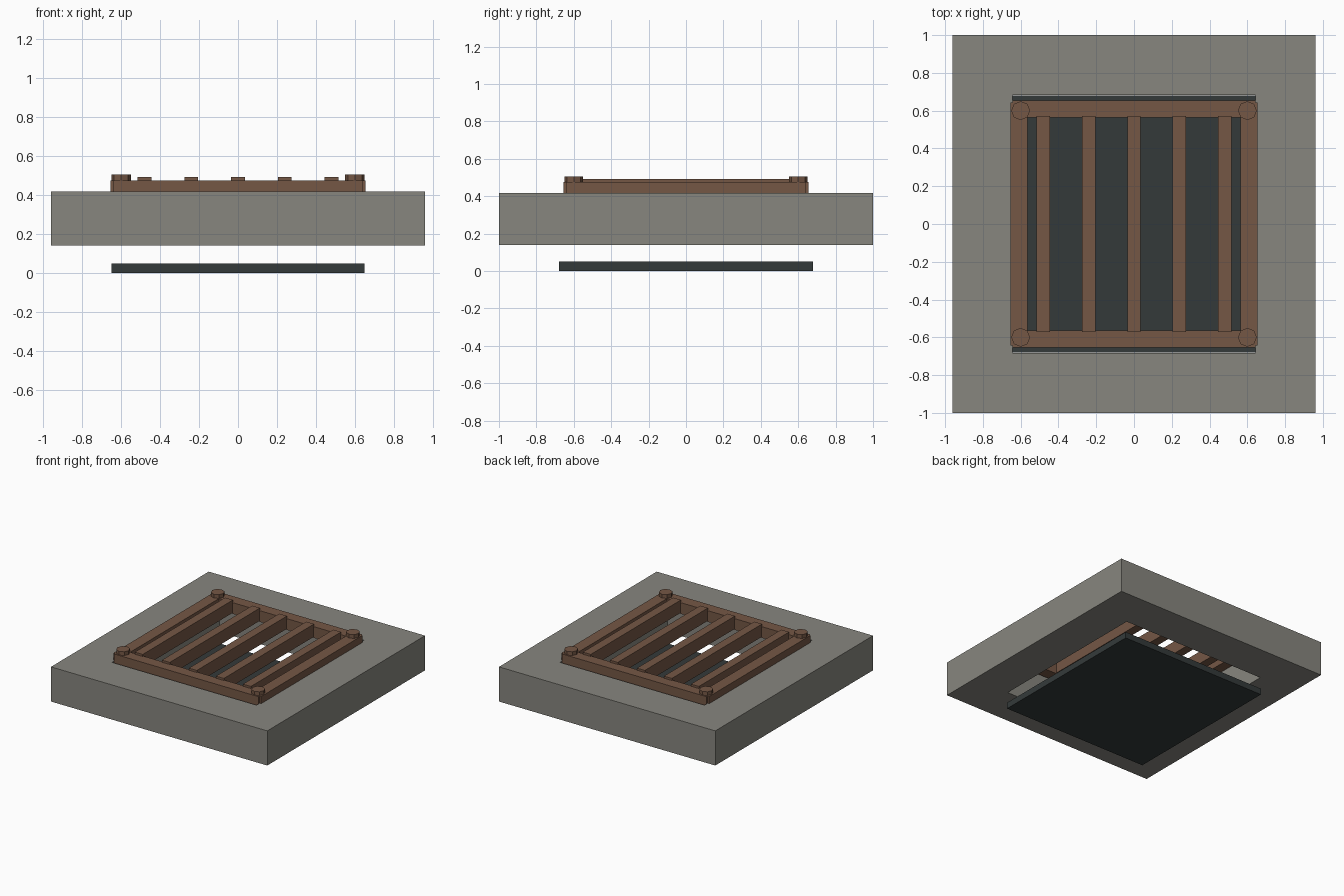
import bpy, bmesh, math

if "Cube" in bpy.data.objects:
    bpy.data.objects.remove(bpy.data.objects["Cube"])

def mat(name, col):
    m = bpy.data.materials.new(name)
    m.diffuse_color = (*col, 1)
    m.use_nodes = True
    m.node_tree.nodes["Principled BSDF"].inputs["Base Color"].default_value = m.diffuse_color
    return m

stone = mat("grey stone", (0.245, 0.24, 0.212))
rust = mat("rusty iron", (0.178, 0.096, 0.06))
dark = mat("dark pit", (0.034, 0.042, 0.042))

def finish(name, bm, m):
    bmesh.ops.recalc_face_normals(bm, faces=bm.faces)
    me = bpy.data.meshes.new(name)
    bm.to_mesh(me)
    bm.free()
    me.materials.append(m)
    ob = bpy.data.objects.new(name, me)
    bpy.context.collection.objects.link(ob)
    return ob

def box(name, x, y, z, m):
    bm = bmesh.new()
    bmesh.ops.create_cube(bm, size=1)
    for v in bm.verts:
        v.co = [r[0] if c < 0 else r[1] for c, r in zip(v.co, (x, y, z))]
    return finish(name, bm, m)

# Stone surround: a rectangular ring with an open shaft
bm = bmesh.new()
corners = ((-1, -1), (1, -1), (1, 1), (-1, 1))
def loop(hx, hy, z):
    return [bm.verts.new((sx * hx, sy * hy, z)) for sx, sy in corners]
loops = [loop(0.96, 1.0, 0.14), loop(0.96, 1.0, 0.418),
         loop(0.642, 0.682, 0.418), loop(0.642, 0.682, 0.14)]
for a, b in zip(loops, loops[1:] + loops[:1]):
    for i in range(4):
        j = (i + 1) % 4
        bm.faces.new((a[i], a[j], b[j], b[i]))
finish("stone_surround", bm, stone)

# Dark floor plate below the shaft
box("pit_floor", (-0.65, 0.65), (-0.68, 0.68), (0, 0.05), dark)

# Grate frame rails
for s, side, end in ((-1, "left", "front"), (1, "right", "back")):
    r = sorted((s * 0.563, s * 0.655))
    box(side + "_rail", r, (-0.642, 0.642), (0.385, 0.475), rust)
    box(end + "_rail", (-0.642, 0.642), r, (0.385, 0.475), rust)

# Grate bars
for i in range(5):
    x = (i - 2) * 0.24
    box(f"grate_bar_{i + 1}", (x - 0.035, x + 0.035), (-0.572, 0.572), (0.39, 0.492), rust)

# Corner bolts
for i, (sx, sy) in enumerate(corners):
    bm = bmesh.new()
    bmesh.ops.create_cone(bm, cap_ends=True, segments=8, radius1=0.05, radius2=0.05, depth=0.04)
    bmesh.ops.translate(bm, verts=bm.verts, vec=(sx * 0.6, sy * 0.6, 0.485))
    finish(f"corner_bolt_{i + 1}", bm, rust)
